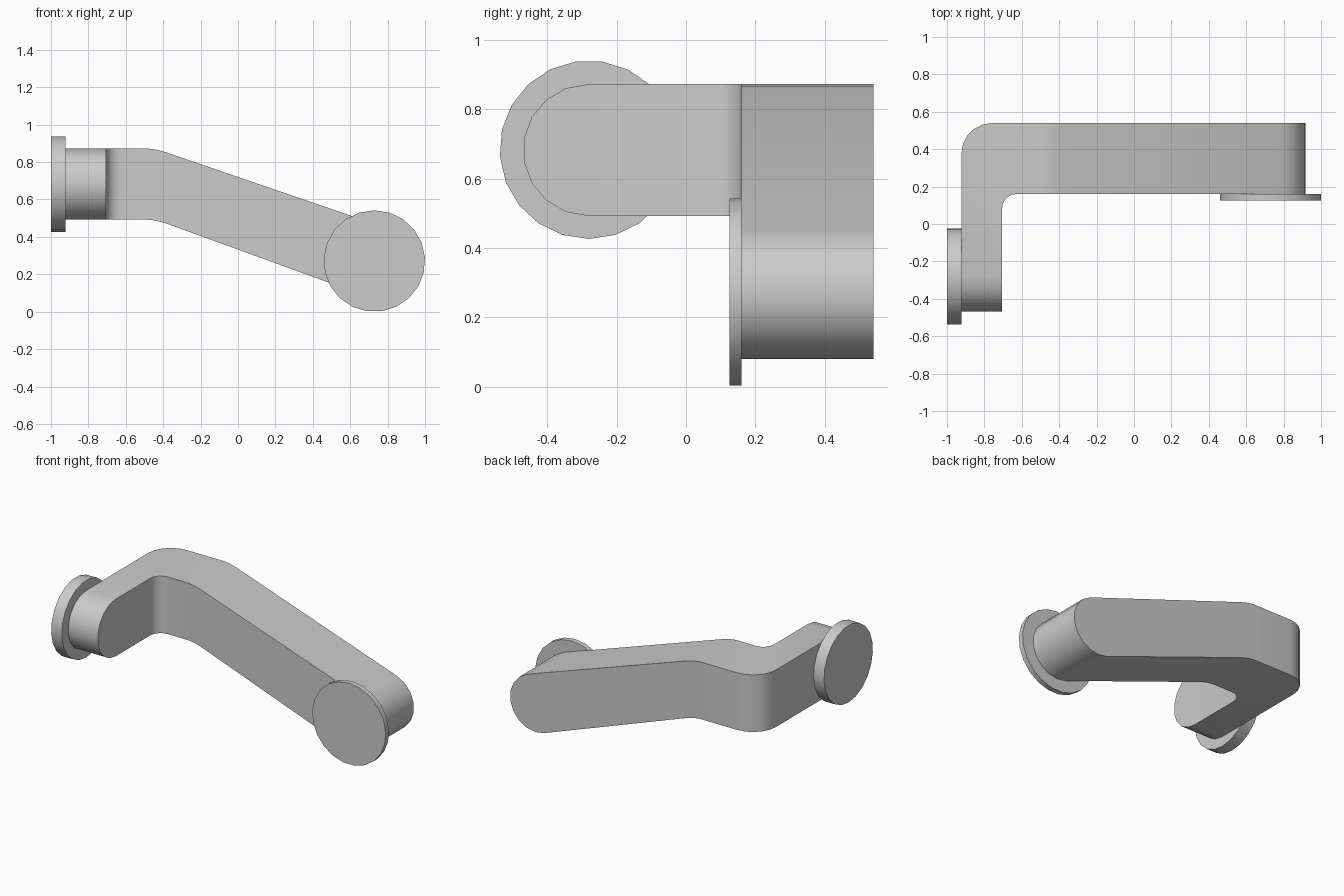
import bpy
import bmesh
from math import sin, cos, pi, radians
from mathutils import Matrix, Vector

if "Cube" in bpy.data.objects:
    bpy.data.objects.remove(bpy.data.objects["Cube"], do_unlink=True)

grey = bpy.data.materials.new("plain_grey")
grey.use_nodes = True
colour = (0.6, 0.6, 0.6, 1)
grey.diffuse_color = colour
grey.node_tree.nodes["Principled BSDF"].inputs["Base Color"].default_value = colour


def finish(name, bm):
    bmesh.ops.recalc_face_normals(bm, faces=bm.faces)
    mesh = bpy.data.meshes.new(name)
    bm.to_mesh(mesh)
    bm.free()
    mesh.materials.append(grey)
    obj = bpy.data.objects.new(name, mesh)
    bpy.context.collection.objects.link(obj)
    bpy.ops.object.select_all(action="DESELECT")
    obj.select_set(True)
    bpy.context.view_layer.objects.active = obj
    bpy.ops.object.shade_smooth_by_angle(angle=radians(32))


def disc(name, centre, radius, depth, rotation):
    bm = bmesh.new()
    bmesh.ops.create_cone(bm, cap_ends=True, segments=21, radius1=radius,
                          radius2=radius, depth=depth,
                          matrix=Matrix.Translation(centre) @ rotation)
    finish(name, bm)


# Lever: a band of four-cornered sections, each inner/outer by top/bottom
MID, HALF = 0.682, 0.19
INNER_X, OUTER_X = -0.705, -0.923
INNER_Y, OUTER_Y = 0.16, 0.54
sections = []


def section(inner_top, outer_top, inner_low, outer_low):
    sections.append([inner_top, outer_top, outer_low, inner_low])


# Rounded end of the short arm
for deg in (10, 30, 50, 70, 90):
    y = -0.28 - HALF * cos(radians(deg))
    z = HALF * sin(radians(deg))
    section((INNER_X, y, MID + z), (OUTER_X, y, MID + z),
            (INNER_X, y, MID - z), (OUTER_X, y, MID - z))

# Rounded corner
R_IN, R_OUT = 0.075, 0.165
for i in range(6):
    a = i * pi / 10
    ix, iy = INNER_X + R_IN * (1 - cos(a)), INNER_Y - R_IN * (1 - sin(a))
    ox, oy = OUTER_X + R_OUT * (1 - cos(a)), OUTER_Y - R_OUT * (1 - sin(a))
    section((ix, iy, MID + HALF), (ox, oy, MID + HALF),
            (ix, iy, MID - HALF), (ox, oy, MID - HALF))


def long_section(top, low):
    section((top[0], INNER_Y, top[1]), (top[0], OUTER_Y, top[1]),
            (low[0], INNER_Y, low[1]), (low[0], OUTER_Y, low[1]))


# Soft bend where the long arm starts to slope
for x, drop in ((-0.48, 0), (-0.435, 0.006), (-0.39, 0.018)):
    long_section((x, MID + HALF - drop), (x, MID - HALF - drop))

# Sloping long arm with a rounded end
slope = radians(-19)
for deg in (90, 70, 50, 30, 10):
    a = radians(deg)
    long_section((0.728 + HALF * cos(slope + a), 0.27 + HALF * sin(slope + a)),
                 (0.728 + HALF * cos(slope - a), 0.27 + HALF * sin(slope - a)))

bm = bmesh.new()
loops = [[bm.verts.new(p) for p in s] for s in sections]
for a, b in zip(loops, loops[1:]):
    for i in range(4):
        j = (i + 1) % 4
        bm.faces.new((a[i], a[j], b[j], b[i]))
bm.faces.new(loops[0])
bm.faces.new(loops[-1])
finish("lever_arm", bm)

# Round plates at both ends
disc("side_plate", Vector((-0.961, -0.28, 0.683)), 0.257, 0.078,
     Matrix.Rotation(pi / 2, 4, "Y") @ Matrix.Rotation(-pi / 2, 4, "Z"))
disc("front_plate", Vector((0.729, 0.143, 0.271)), 0.271, 0.034,
     Matrix.Rotation(pi / 2, 4, "X"))
